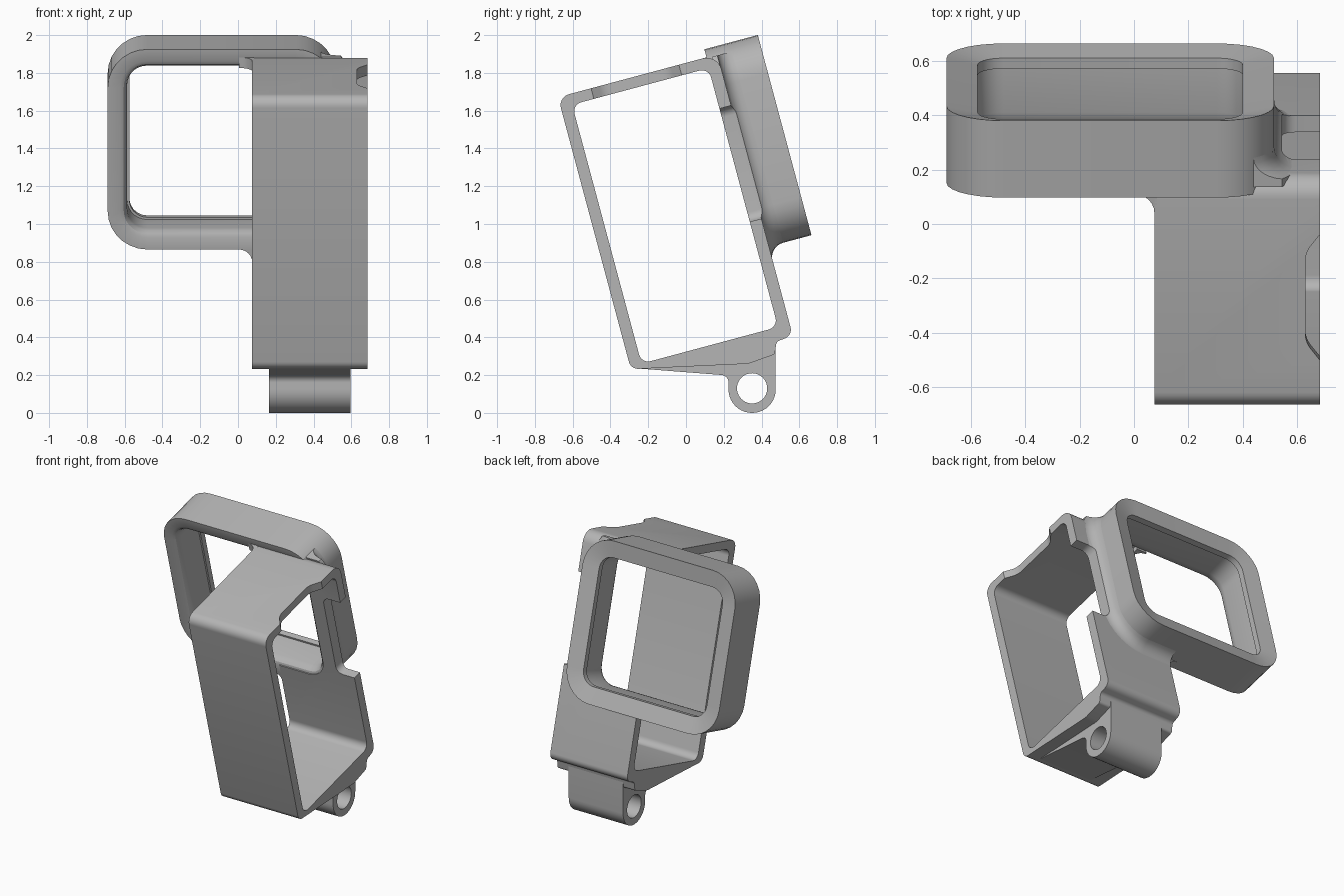
import bpy, bmesh
from math import radians, tan, sin, cos, pi
from mathutils import Vector, Matrix

if "Cube" in bpy.data.objects:
    bpy.data.objects.remove(bpy.data.objects["Cube"])

TILT = Matrix.Rotation(radians(15), 4, 'X')   # the cage leans back
X0, X1 = 0.075, 0.685                         # cage width

grey = bpy.data.materials.new("plain_grey")
grey.use_nodes = True
grey.diffuse_color = (0.46, 0.46, 0.46, 1)
grey.node_tree.nodes["Principled BSDF"].inputs["Base Color"].default_value = grey.diffuse_color


def rounded(corners, n=7):
    """Closed 2D outline from (a, b, radius) corners."""
    pts = []
    for i, (a, b, r) in enumerate(corners):
        p = Vector((a, b))
        if r == 0:
            pts.append(p)
            continue
        d0 = (Vector(corners[i - 1][:2]) - p).normalized()
        d1 = (Vector(corners[(i + 1) % len(corners)][:2]) - p).normalized()
        half = d0.angle(d1) / 2
        reach = r / tan(half)
        c = p + (d0 + d1).normalized() * (r / sin(half))
        s, e = p + d0 * reach - c, p + d1 * reach - c
        sweep = s.angle(e)
        for k in range(n + 1):
            t = k / n
            pts.append(c + (s * sin((1 - t) * sweep) + e * sin(t * sweep)) / sin(sweep))
    return pts


def rect(a0, b0, a1, b1, r):
    return rounded([(a0, b0, r), (a1, b0, r), (a1, b1, r), (a0, b1, r)])


def finish(name, bm, matrix):
    bmesh.ops.recalc_face_normals(bm, faces=bm.faces)
    bmesh.ops.transform(bm, matrix=matrix, verts=bm.verts)
    mesh = bpy.data.meshes.new(name)
    bm.to_mesh(mesh)
    bm.free()
    mesh.materials.append(grey)
    obj = bpy.data.objects.new(name, mesh)
    bpy.context.collection.objects.link(obj)
    return obj


def prism(name, pts, lo, hi, axis, matrix=TILT):
    """Extrude an outline along axis 0, 1 or 2."""
    bm = bmesh.new()

    def place(p, h):
        c = [p[0], p[1]]
        c.insert(axis, h)
        return bm.verts.new(c)
    ends = [[place(p, h) for p in pts] for h in (lo, hi)]
    for end in ends:
        bm.faces.new(end)
    for i in range(len(pts)):
        bm.faces.new((ends[0][i - 1], ends[0][i], ends[1][i], ends[1][i - 1]))
    return finish(name, bm, matrix)


def ring_outline(grow):
    return rect(-0.69 - grow, 0.737 - grow, 0.515 + grow, 1.834 + grow, 0.21 + grow)


def ring_loft(section):
    """Sweep a closed (depth, outset) section round the ring outline."""
    bm = bmesh.new()
    loops = [[bm.verts.new((x, u, v)) for x, v in ring_outline(g)] for u, g in section]
    for a, b in zip(loops, loops[1:] + loops[:1]):
        for i in range(len(a)):
            bm.faces.new((a[i - 1], a[i], b[i], b[i - 1]))
    bmesh.ops.recalc_face_normals(bm, faces=bm.faces)
    return bm


def cut(obj, *cutters):
    for c in cutters:
        mod = obj.modifiers.new("cut", 'BOOLEAN')
        mod.operation, mod.solver, mod.object = 'DIFFERENCE', 'EXACT', c
        bpy.ops.object.select_all(action='DESELECT')
        bpy.context.view_layer.objects.active = obj
        obj.select_set(True)
        bpy.ops.object.modifier_apply(modifier=mod.name)


# Cutters
cavity = prism("cavity_cutter", rect(-0.16, 0.313, 0.588, 1.732, 0.05), -1, 1, 0)
window = prism("window_cutter", ring_outline(-0.07), 0.5, 0.75, 1)
back_notch = prism("back_notch_cutter", rect(0.545, 0.89, 0.9, 1.51, 0.05), 0.5, 0.9, 1)
top_notch = prism("top_notch_cutter", rounded([
    (0.63, 0.03, 0.1), (0.63, 0.37, 0.1), (0.7, 0.46, 0), (0.7, -0.06, 0)]), 1.6, 1.9, 2)
pin_hole = prism("pin_hole_cutter", [
    (0.35 + 0.08 * cos(k * pi / 20), 0.13 + 0.08 * sin(k * pi / 20)) for k in range(40)],
    -1, 1, 0, Matrix())

# Open cage with a thickened wedge floor
cage = prism("cage", rounded([
    (-0.222, 0.299, 0.05), (0.386, 0.166, 0.1), (0.534, 0.178, 0.02), (0.56, 0.24, 0.03),
    (0.652, 0.25, 0.05), (0.652, 1.79, 0.08), (-0.222, 1.79, 0.06)]), X0, X1, 0)
cut(cage, cavity, window, back_notch, top_notch)

# Lens ring with rounded front opening, inner lip and slightly dished back
lens_ring = finish("lens_ring", ring_loft([
    (0.592, 0), (0.885, 0), (0.86, -0.115), (0.82, -0.115), (0.82, -0.103),
    (0.65, -0.103), (0.622, -0.097), (0.602, -0.085), (0.592, -0.065)]), TILT)

# Concave fillet between ring and cage back wall
r = 0.08
curve = [(0.65 + r - r * cos(a), r - r * sin(a)) for a in [k * pi / 12 for k in range(7)]]
bm = ring_loft([(0.62, -0.05), (0.62, r)] + curve + [(0.65 + r, -0.05)])
for co, no in (((X0, 0, 0), (-1, 0, 0)), ((0, 0, 1.785), (0, 0, 1))):
    geom = bm.verts[:] + bm.edges[:] + bm.faces[:]
    res = bmesh.ops.bisect_plane(bm, geom=geom, plane_co=co, plane_no=no, clear_outer=True)
    edges = [e for e in res["geom_cut"] if isinstance(e, bmesh.types.BMEdge)]
    bmesh.ops.holes_fill(bm, edges=edges)
ring_fillet = finish("ring_fillet", bm, TILT)
cut(ring_fillet, back_notch)

# Small gussets where the cage edge meets the ring


def gusset(name, b, lo, hi, axis):
    g = 0.07
    arc = [(X0 - g + g * sin(a), b - g + g * cos(a)) for a in [k * pi / 12 for k in range(7)]]
    return prism(name, arc + [(X0 + 0.01, b - g), (X0 + 0.01, b + 0.01), (X0 - g, b + 0.01)],
                 lo, hi, axis)


top_gusset = gusset("top_gusset", 0.592, 1.732, 1.79, 2)
lower_gusset = gusset("lower_gusset", 0.737, 0.592, 0.65, 1)

# Mounting knuckle with pin hole
knuckle = prism("mount_knuckle", rounded([
    (-0.24, 0.234, 0), (0.225, 0.198, 0.04), (0.225, 0.0, 0.124), (0.475, 0.0, 0.124),
    (0.475, 0.36, 0), (0.3, 0.34, 0), (-0.1, 0.255, 0)], 10), 0.165, 0.595, 0, Matrix())
cut(knuckle, pin_hole)

for c in (cavity, window, back_notch, top_notch, pin_hole):
    bpy.data.objects.remove(c)

# Smooth curved faces, keep crisp edges
for obj in (cage, lens_ring, ring_fillet, top_gusset, lower_gusset, knuckle):
    bpy.ops.object.select_all(action='DESELECT')
    bpy.context.view_layer.objects.active = obj
    obj.select_set(True)
    bpy.ops.object.shade_smooth_by_angle(angle=radians(30))
